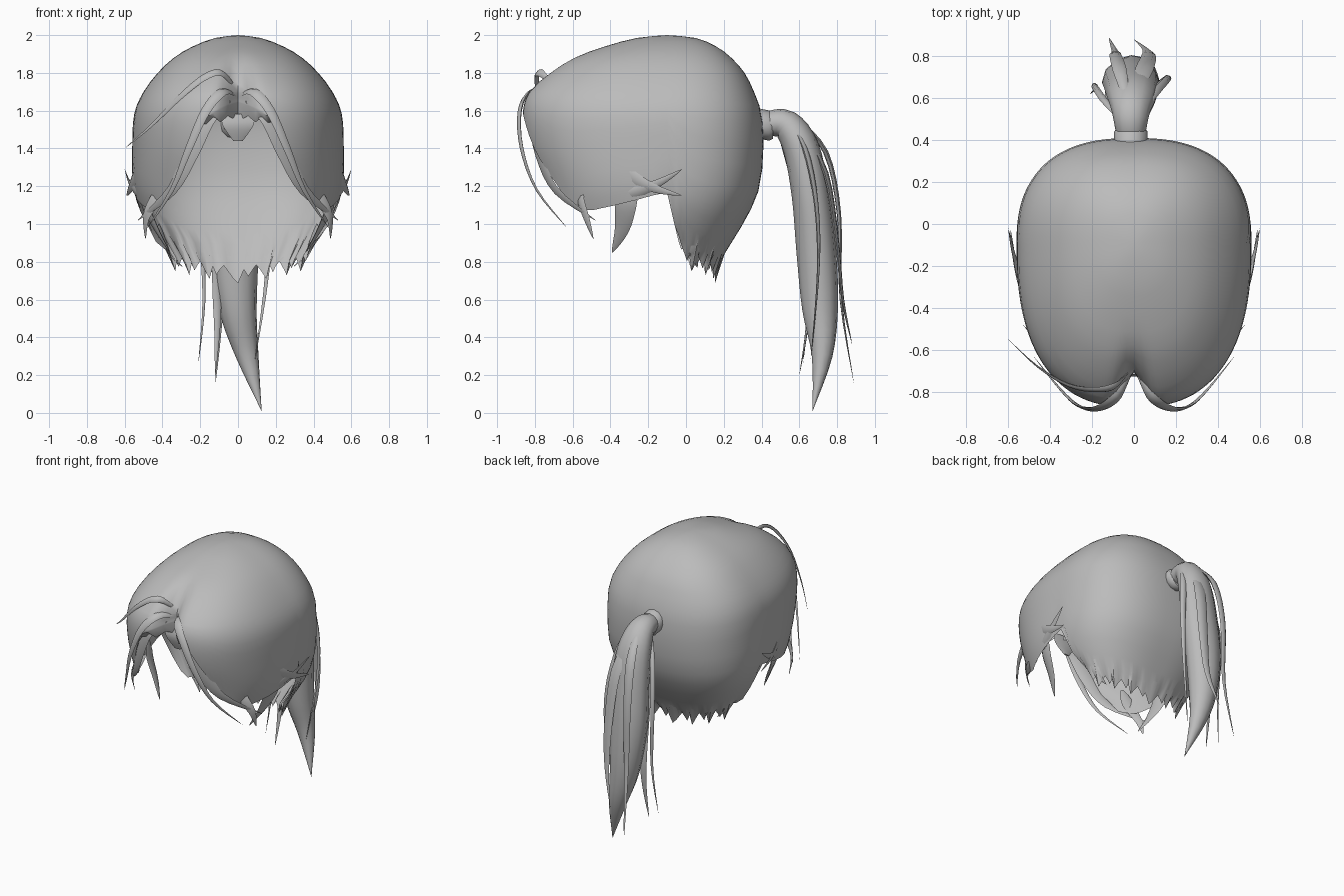
import bpy, bmesh, math
from mathutils import Vector

if "Cube" in bpy.data.objects:
    bpy.data.objects.remove(bpy.data.objects["Cube"])

hair_mat = bpy.data.materials.new("hair grey")
hair_mat.diffuse_color = (0.5, 0.5, 0.5, 1)
hair_mat.use_nodes = True
hair_mat.node_tree.nodes["Principled BSDF"].inputs["Base Color"].default_value = hair_mat.diffuse_color


def finish(name, bm, angle=50):
    bmesh.ops.remove_doubles(bm, verts=bm.verts, dist=0.0005)
    bmesh.ops.recalc_face_normals(bm, faces=bm.faces)
    me = bpy.data.meshes.new(name)
    bm.to_mesh(me)
    bm.free()
    ob = bpy.data.objects.new(name, me)
    bpy.context.collection.objects.link(ob)
    me.materials.append(hair_mat)
    bpy.ops.object.select_all(action='DESELECT')
    bpy.context.view_layer.objects.active = ob
    ob.select_set(True)
    bpy.ops.object.shade_smooth_by_angle(angle=math.radians(angle))
    return ob


def skin(bm, rings):
    # quads between closed rings of equal length
    vs = [[bm.verts.new(p) for p in r] for r in rings]
    n = len(vs[0])
    for a, b in zip(vs, vs[1:]):
        for i in range(n):
            bm.faces.new((a[i], a[(i + 1) % n], b[(i + 1) % n], b[i]))
    return vs


def spline(pts, f):
    # Catmull-Rom through tuples, f from 0 to len-1
    i = min(int(f), len(pts) - 2)
    u = f - i
    p = [pts[max(0, min(len(pts) - 1, i + k))] for k in (-1, 0, 1, 2)]
    return [0.5 * (2 * b + (c - a) * u + (2 * a - 5 * b + 4 * c - d) * u * u
                   + (3 * b - a - 3 * c + d) * u ** 3) for a, b, c, d in zip(*p)]


def lerp(table, x):
    for (x0, y0), (x1, y1) in zip(table, table[1:]):
        if x <= x1:
            return y0 + (y1 - y0) * (x - x0) / (x1 - x0)
    return table[-1][1]


# Cap cross-sections: height, front y, back y, half width
LEVELS = [(2.0, -.10, -.10, 0), (1.985, -.26, .05, .12), (1.94, -.43, .16, .24),
          (1.88, -.60, .24, .34), (1.8, -.73, .31, .425), (1.7, -.84, .36, .50),
          (1.58, -.875, .40, .55), (1.4, -.85, .41, .56), (1.2, -.78, .39, .555),
          (1.05, -.74, .33, .51), (.9, -.65, .24, .42), (.78, -.55, .17, .34),
          (.66, -.45, .13, .26)]
HEIGHTS = [(-l[0], i) for i, l in enumerate(LEVELS)]
# Hem heights by angle from the front, outside and lining
HEM = [(0, 1.64), (14, 1.56), (27, 1.32), (41, 1.12), (56, 1.07), (70, 1.1), (80, 1.13),
       (90, 1.17), (93, 1.0), (100, .85), (112, .80), (180, .74)]
LINING = [(0, 1.57), (16, 1.55), (27, 1.4), (41, 1.22), (56, 1.16), (90, 1.22),
          (96, 1.1), (125, 1.0), (150, .9), (180, .89)]


def cap_point(t, s, inner):
    z, yf, yb, w = spline(LEVELS, s)
    c, sn = math.cos(t), math.sin(t)
    x = math.copysign(abs(sn) ** .8, sn) * w
    y = -.1 - abs(c) ** .8 * (-.1 - yf) if c > 0 else -.1 + abs(c) ** .8 * (yb + .1)
    if c > 0:   # parting crease at the front
        y += .16 * math.exp(-(x / .065) ** 2) * max(0, min(1, (1.92 - z) / .26))
    if inner:
        x *= .965
        y = -.1 + (y + .1) * (.95 if c > 0 else .96)
        z = min(z, 1.2 + (z - 1.2) * .97)
    return [x, y, z]


def cap():
    cols, crown, skirt = 112, 10, 10
    bm = bmesh.new()
    rings = []
    for inner, hem in ((False, HEM), (True, LINING)):
        block = []
        for j in range(crown + skirt + 1):
            ring = []
            for i in range(cols):
                t = 2 * math.pi * i / cols
                deg = math.degrees(min(t, 2 * math.pi - t))
                end = lerp(HEIGHTS, -lerp(hem, deg))
                s = j * 5 / crown if j <= crown else 5 + (end - 5) * (j - crown) / skirt
                p = cap_point(t, s, inner)
                if j == crown + skirt and not inner and deg > 95:   # ragged nape ends
                    p[2] += (-.05, -.02, .01, .035, .01, -.02, .02)[i % 7]
                if j == crown + skirt and inner and deg < 16:       # ragged hairline
                    p[2] += (-.015, .015)[i % 2]
                ring.append(p)
            block.append(ring)
        rings += block[::-1] if inner else block
    skin(bm, rings)
    finish("hair_cap", bm, 60)


def lock(name, pts, width, thick, mirror=False, centre=(0, -.15, 1.35), shape=None, sides=6):
    # Tapered strand along a path, flat side facing away from the centre
    steps = 4 * (len(pts) - 1)
    for m in ((1, -1) if mirror else (1,)):
        bm = bmesh.new()
        rings = []
        for k in range(steps + 1):
            f = k / 4
            p = Vector(spline(pts, f))
            d = Vector(spline(pts, min(f + .05, len(pts) - 1))) - Vector(spline(pts, max(f - .05, 0)))
            d.normalize()
            out = p - Vector(centre)
            side = d.cross(out).normalized()
            nrm = side.cross(d).normalized()
            u = k / steps
            if shape:
                a, b = (max(v, .001) for v in spline(shape, f))
            else:
                r = max(.02, min(1, .3 + u * 3) * (1 - u ** 2.2))
                a, b = width * r, thick * r
            ring = []
            for i in range(sides):
                g = 2 * math.pi * i / sides
                q = p + side * (a * math.cos(g)) + nrm * (b * math.sin(g))
                ring.append((q.x * m, q.y, q.z))
            rings.append(ring)
        vs = skin(bm, rings)
        bm.faces.new(vs[0])
        bm.faces.new(vs[-1])
        suffix = "" if not mirror else ("_right" if m > 0 else "_left")
        finish(name + suffix, bm, 60)


cap()

# Front locks
lock("long_bang", [(.01, -.70, 1.68), (.08, -.82, 1.70), (.17, -.88, 1.6), (.26, -.87, 1.4),
                   (.35, -.79, 1.18), (.48, -.63, .98)], .03, .01, True)
lock("inner_bang", [(.05, -.76, 1.66), (.16, -.81, 1.58), (.25, -.78, 1.38), (.35, -.69, 1.18),
                    (.53, -.48, 1.02)], .06, .01, True)
lock("stray_bang", [(-.02, -.70, 1.73), (-.09, -.77, 1.8), (-.18, -.79, 1.775), (-.31, -.77, 1.67),
                    (-.46, -.68, 1.52), (-.6, -.55, 1.4)], .024, .01)
lock("forehead_tuft", [(0, -.71, 1.58), (0, -.72, 1.52), (0, -.70, 1.44)], 0, 0,
     shape=[(.09, .008), (.08, .008), (.025, .005)])

# Side wisps and sideburns, rooted inside the cap
lock("side_wisp_low", [(.50, -.42, 1.38), (.54, -.3, 1.26), (.57, -.17, 1.19), (.59, -.02, 1.15)],
     .04, .01, True)
lock("side_wisp_high", [(.50, -.38, 1.14), (.54, -.26, 1.17), (.575, -.14, 1.22), (.6, -.02, 1.29)],
     .035, .01, True)
lock("cheek_lock", [(.36, -.56, 1.24), (.43, -.56, 1.14), (.485, -.53, 1.04), (.49, -.49, .92)],
     .04, .01, True)
lock("sideburn", [(.51, -.31, 1.22), (.49, -.32, 1.1), (.43, -.34, .97), (.36, -.39, .85)],
     .065, .015, True)
lock("nape_lock", [(.42, .04, 1.0), (.395, .045, .92), (.36, .045, .84), (.29, .06, .77)],
     .04, .008, True)

# Hair tie
bm = bmesh.new()
prof = [(.37, .066), (.385, .08), (.44, .08), (.46, .066)]
tie = skin(bm, [[(-.015 + r * math.cos(a * math.pi / 6), y, 1.535 + r * math.sin(a * math.pi / 6)
                  - (y - .37) * .2) for a in range(12)] for y, r in prof])
bm.faces.new(tie[0])
bm.faces.new(tie[-1])
finish("hair_tie", bm, 40)

# Ponytail
AXIS = (0, .2, .8)
lock("ponytail", [(-.015, .43, 1.53), (-.015, .53, 1.525), (-.01, .61, 1.4), (-.01, .66, 1.15),
                  (-.02, .69, .85), (0, .71, .55), (.05, .72, .3), (.125, .67, .01)], 0, 0,
     centre=AXIS, sides=12,
     shape=[(.07, .065), (.09, .08), (.12, .095), (.135, .1), (.13, .105), (.1, .095), (.06, .055), (0, 0)])
for name, pts, w in (
        ("tail_wisp_right", [(.03, .53, 1.57), (.1, .63, 1.4), (.155, .69, 1.1), (.155, .70, .75),
                             (.09, .66, .28)], .025),
        ("tail_wisp_back", [(-.03, .58, 1.57), (-.07, .74, 1.38), (-.09, .81, 1.05), (-.09, .82, .6),
                            (-.12, .89, .15)], .035),
        ("tail_wisp_left", [(-.07, .5, 1.5), (-.15, .6, 1.3), (-.19, .66, 1.0), (-.18, .65, .6),
                            (-.21, .62, .26)], .018),
        ("tail_lock_under", [(-.05, .5, 1.45), (-.10, .60, 1.1), (-.11, .65, .7), (-.11, .64, .45),
                             (-.12, .60, .2)], .035),
        ("tail_lock_outer", [(0, .6, 1.54), (.05, .74, 1.27), (.07, .80, .9), (.06, .83, .6),
                             (0, .88, .36)], .045)):
    lock(name, pts, w, .014, centre=AXIS)
